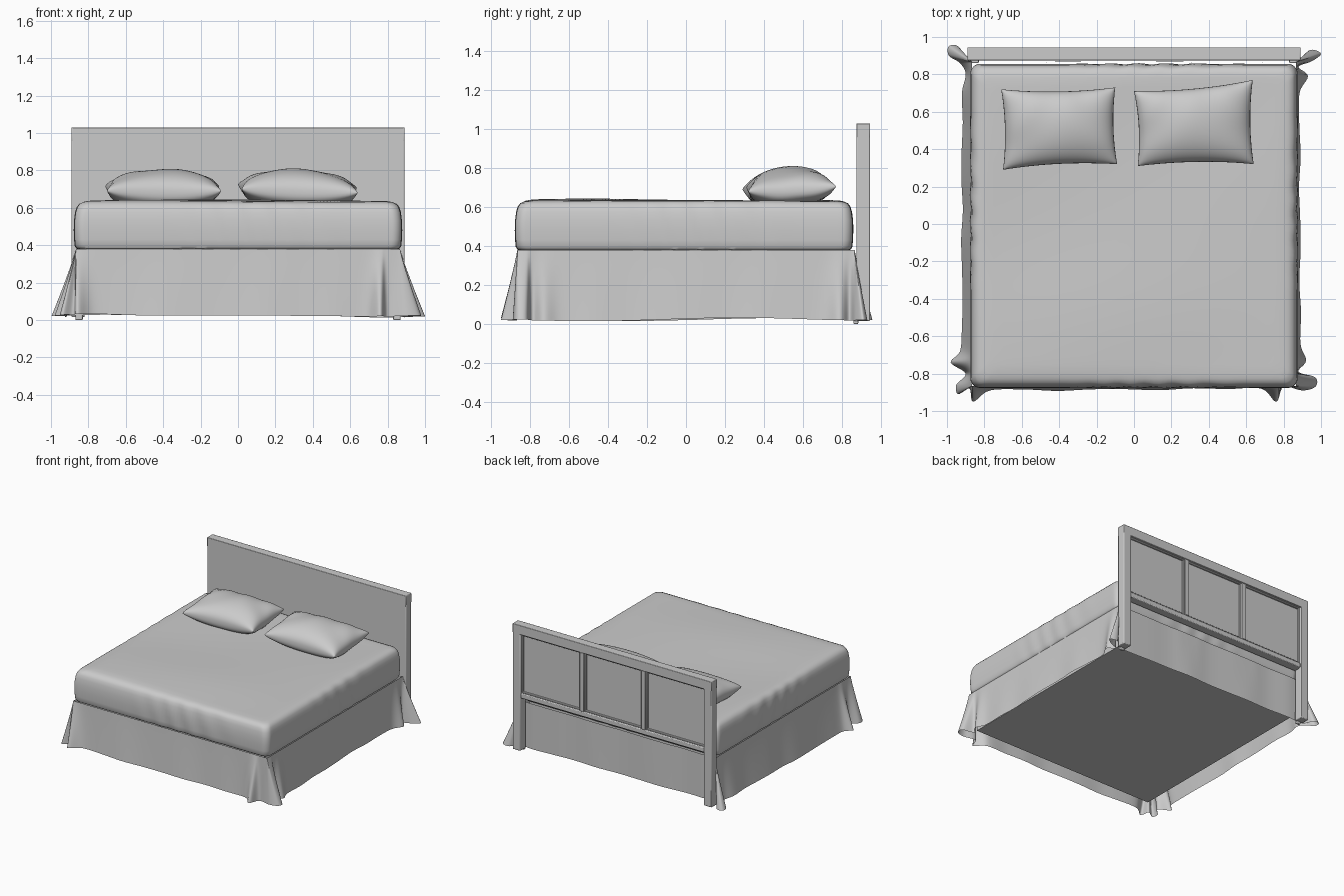
import bpy, bmesh, math
from mathutils import Vector

cube = bpy.data.objects.get("Cube")
if cube:
    bpy.data.objects.remove(cube, do_unlink=True)

grey = bpy.data.materials.new("soft grey")
grey.use_nodes = True
COLOUR = (0.6, 0.6, 0.6, 1)
grey.diffuse_color = COLOUR
grey.node_tree.nodes["Principled BSDF"].inputs["Base Color"].default_value = COLOUR


def finish(name, bm, angle=40, bevel=0):
    bmesh.ops.recalc_face_normals(bm, faces=bm.faces)
    mesh = bpy.data.meshes.new(name)
    bm.to_mesh(mesh)
    bm.free()
    mesh.materials.append(grey)
    obj = bpy.data.objects.new(name, mesh)
    bpy.context.collection.objects.link(obj)
    if bevel:
        mod = obj.modifiers.new("soft edges", 'BEVEL')
        mod.width, mod.segments = bevel, 2
    bpy.ops.object.select_all(action='DESELECT')
    obj.select_set(True)
    bpy.context.view_layer.objects.active = obj
    bpy.ops.object.shade_smooth_by_angle(angle=math.radians(angle))


def box(name, lo, hi, bevel=0):
    bm = bmesh.new()
    bmesh.ops.create_cube(bm, size=1)
    lo, hi = Vector(lo), Vector(hi)
    for v in bm.verts:
        v.co = (lo + hi) / 2 + v.co * (hi - lo)
    finish(name, bm, bevel=bevel)


def loft(name, rings, cap_end=False, angle=40):
    bm = bmesh.new()
    rows = [[bm.verts.new(p) for p in ring] for ring in rings]
    n = len(rows[0])
    for a, b in zip(rows, rows[1:]):
        for i in range(n):
            j = (i + 1) % n
            bm.faces.new((a[i], a[j], b[j], b[i]))
    if cap_end:
        bm.faces.new(rows[-1])
    finish(name, bm, angle)


# Headboard: flat front, framed panels behind
FRONT, BACK, HALF, TOP = 0.875, 0.945, 0.89, 1.03
POST, RAIL, LOW, HIGH, FRAME = 0.07, 0.44, 0.48, 0.955, 0.012
box("headboard_panel", (-HALF + 0.01, FRONT, RAIL), (HALF - 0.01, 0.917, TOP - 0.01))
box("headboard_top_rail", (-HALF, FRONT, HIGH), (HALF, BACK, TOP), 0.004)
box("headboard_lower_rail", (-HALF + POST, FRONT, RAIL), (HALF - POST, 0.94, LOW), 0.006)
for side, s in (("left", 1), ("right", -1)):
    xs = sorted((s * HALF, s * (HALF - POST)))
    box(f"headboard_post_{side}", (xs[0], FRONT, 0.015), (xs[1], BACK, TOP - 0.005), 0.006)
    box(f"headboard_mullion_{side}", (s * 0.275 - 0.018, 0.9, LOW), (s * 0.275 + 0.018, 0.942, HIGH), 0.004)
    box(f"rear_foot_{side}", (s * 0.85 - 0.02, 0.86, 0), (s * 0.85 + 0.02, 0.885, 0.1), 0.006)
for k, (a, b) in enumerate(((-0.82, -0.293), (-0.257, 0.257), (0.293, 0.82))):
    for part, lo, hi in (("left", (b - FRAME, LOW), (b, HIGH)),
                         ("right", (a, LOW), (a + FRAME, HIGH)),
                         ("top", (a, HIGH - FRAME), (b, HIGH)),
                         ("bottom", (a, LOW), (b, LOW + FRAME))):
        box(f"panel_{k}_moulding_{part}", (lo[0], 0.9, lo[1]), (hi[0], 0.93, hi[1]), 0.004)


# Mattress with softly creased cover
def rounded_square(half, radius, side=60, arc=8):
    pts = []
    for q in range(4):
        turn = q * math.pi / 2
        c, s = math.cos(turn), math.sin(turn)
        run = half - radius
        local = [(half, -run + 2 * run * i / side) for i in range(side)]
        for i in range(arc):
            t = i / arc * math.pi / 2
            local.append((run + radius * math.cos(t), run + radius * math.sin(t)))
        pts += [(x * c - y * s, x * s + y * c) for x, y in local]
    return pts


def crease(x, y, z):
    along = x if abs(y) > abs(x) else y
    fold = math.sin(34 * along + 14 * z + 2 * math.sin(5 * along))
    return 0.004 * fold * max(0, math.sin(3 * along + 1.2))


def mattress_ring(half, z):
    ring = []
    for x, y in rounded_square(half, 0.06 * half):
        k = 1 + crease(x, y, z) if half > 0.84 else 1
        swell = 0.008 * math.exp(-8 * (y + 0.5) ** 2) + 0.004 * math.sin(3 * x - 4 * y)
        lift = swell * max(0, min(1, (0.86 - half) * 12))
        ring.append((x * k, y * k * 0.99 - 0.01, z + lift))
    return ring


sides = [(0.82, 0.38), (0.85, 0.378), (0.862, 0.383), (0.87, 0.397), (0.873, 0.43),
         (0.875, 0.48), (0.874, 0.53), (0.868, 0.575), (0.86, 0.602),
         (0.847, 0.62), (0.825, 0.629)]
rings = [mattress_ring(h, z) for h, z in sides]
rings += [mattress_ring(0.8 * (1 - i / 16), 0.632) for i in range(16)]
loft("mattress", rings, cap_end=True)

# Box base below the mattress
box("bed_base", (-0.83, -0.83, 0.075), (0.82, 0.83, 0.39))

# Bed skirt: hem outline with flared folds at each corner
corners = [
    [(0.68, -0.88), (0.76, -0.95), (0.8, -0.87), (0.9, -0.89), (0.97, -0.87), (0.97, -0.82),
     (0.88, -0.79), (0.92, -0.73), (0.89, -0.64)],
    [(0.885, 0.7), (0.93, 0.79), (0.88, 0.84), (0.95, 0.87), (1, 0.91),
     (0.94, 0.93), (0.87, 0.865), (0.76, 0.865)],
    [(-0.76, 0.865), (-0.87, 0.86), (-0.91, 0.88), (-0.94, 0.95), (-0.99, 0.95), (-0.99, 0.9),
     (-0.93, 0.86), (-0.9, 0.8), (-0.92, 0.7)],
    [(-0.92, -0.55), (-0.93, -0.68), (-0.98, -0.74), (-0.9, -0.8), (-0.95, -0.86),
     (-0.94, -0.91), (-0.88, -0.88), (-0.86, -0.95), (-0.77, -0.89)],
]
outline = []
for k, corner in enumerate(corners):
    outline += [Vector(p) for p in corner]
    a, b = Vector(corner[-1]), Vector(corners[(k + 1) % 4][0])
    out = Vector((b.y - a.y, a.x - b.x)).normalized()
    outline += [a.lerp(b, i / 8) + out * 0.005 * math.sin(2.3 * i + k) for i in range(1, 8)]


def spline(pts, steps=6):
    n, res = len(pts), []
    for i in range(n):
        p, a, b, q = (pts[(i + d) % n] for d in (-1, 0, 1, 2))
        for s in range(steps):
            t = s / steps
            res.append(a + (b - p) * t / 2 + (2 * p - 5 * a + 4 * b - q) * t * t / 2
                       + (3 * a - p - 3 * b + q) * t ** 3 / 2)
    return res


hem = spline(outline)
rings = []
for i in range(11):
    t = i / 10
    ring = []
    for p in hem:
        top = Vector([max(-0.866, min(0.866, c)) for c in p])
        xy = top.lerp(p, t ** 1.1)
        drop = 0.357 + 0.01 * math.exp(-20 * (abs(p.x) - 0.8) ** 2) * math.sin(4 * p.y - 3 * p.x)
        ring.append((xy.x, xy.y, 0.38 - drop * t))
    rings.append(ring)
loft("bed_skirt", rings, angle=60)


# Pillows: pinched corners, full domed top, flat resting underside
def pillow(name, corner_points, seed, tilt):
    n = 28
    bm = bmesh.new()
    p00, p10, p11, p01 = [Vector(p) for p in corner_points]
    for sign, height in ((1, 0.118), (-1, 0.095)):
        grid = []
        for i in range(n + 1):
            row = []
            for j in range(n + 1):
                u, v = math.sin((i / n - 0.5) * math.pi), math.sin((j / n - 0.5) * math.pi)
                x, y = u * (1 - 0.05 * (1 - v * v)), v * (1 - 0.08 * (1 - u * u))
                s, t = (x + 1) / 2, (y + 1) / 2
                xy = p00.lerp(p10, s).lerp(p01.lerp(p11, s), t)
                puff = max(0, (1 - u * u) * (1 - v * v))
                ripple = 0.004 * math.sin(7 * u * v + 5 * u + seed) * puff ** 0.3
                seam = 0.688 + 0.015 * (u * v) ** 2 + 0.012 * v + tilt * u
                z = seam + sign * height * puff ** 0.4 + ripple
                row.append(bm.verts.new((xy.x, xy.y, max(z, 0.63))))
            grid.append(row)
        for i in range(n):
            for j in range(n):
                bm.faces.new((grid[i][j], grid[i + 1][j], grid[i + 1][j + 1], grid[i][j + 1]))
    bmesh.ops.remove_doubles(bm, verts=bm.verts, dist=0.0005)
    finish(name, bm, 80)


pillow("pillow_right", [(-0.7, 0.29), (-0.09, 0.32), (-0.1, 0.73), (-0.71, 0.72)], 0, 0)
pillow("pillow_left", [(0.02, 0.31), (0.64, 0.32), (0.635, 0.77), (0, 0.71)], 2, -0.01)
